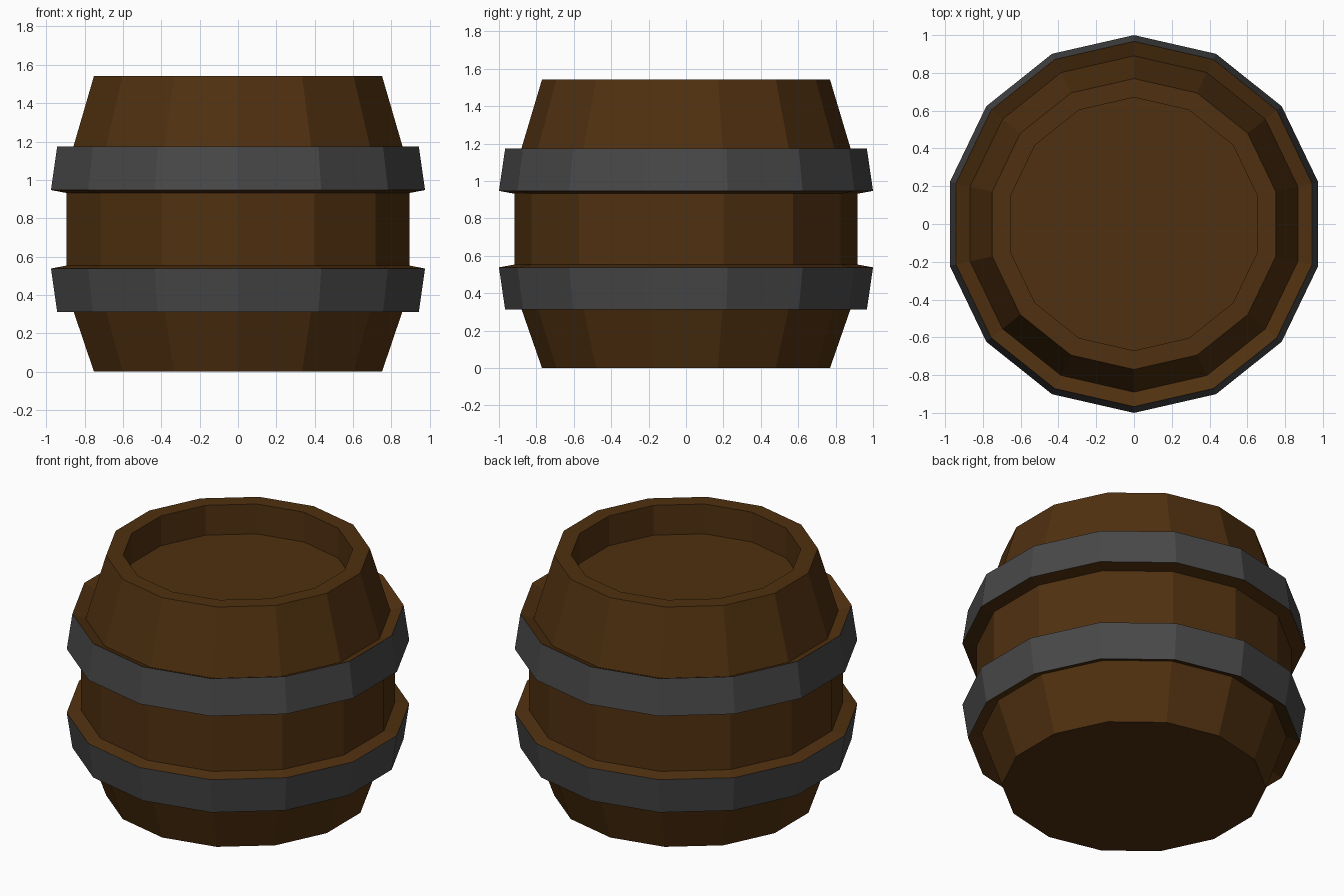
import bpy, math

if "Cube" in bpy.data.objects:
    bpy.data.objects.remove(bpy.data.objects["Cube"])

SIDES = 14


def material(name, color):
    m = bpy.data.materials.new(name)
    m.diffuse_color = (*color, 1)
    m.use_nodes = True
    m.node_tree.nodes["Principled BSDF"].inputs["Base Color"].default_value = m.diffuse_color
    return m


def lathe(name, strips, mat):
    """Revolve (radius, z) strips into flat-sided rings; radius 0 closes with an n-gon."""
    verts, faces = [], []
    for strip in strips:
        prev = None
        for r, z in strip:
            if r == 0:
                continue
            start = len(verts)
            for i in range(SIDES):
                a = math.pi / 2 + 2 * math.pi * i / SIDES
                verts.append((r * math.cos(a), r * math.sin(a), z))
            ring = list(range(start, start + SIDES))
            if prev:
                for i in range(SIDES):
                    j = (i + 1) % SIDES
                    faces.append((prev[i], prev[j], ring[j], ring[i]))
            elif strip[0][0] == 0:
                faces.append(ring[::-1])
            prev = ring
        if strip[-1][0] == 0:
            faces.append(prev)
    mesh = bpy.data.meshes.new(name)
    mesh.from_pydata(verts, [], faces)
    mesh.materials.append(mat)
    obj = bpy.data.objects.new(name, mesh)
    bpy.context.collection.objects.link(obj)
    return obj


wood = material("wood", (0.08, 0.03, 0.005))
iron = material("iron", (0.065, 0.065, 0.065))

# Wooden shell: base, waist and recessed top, with ledges that meet the hoops
lathe("barrel_body", [
    [(0, 0), (0.77, 0), (0.89, 0.345), (0.967, 0.312)],
    [(1.0, 0.538), (0.918, 0.553), (0.918, 0.932), (1.0, 0.947)],
    [(0.967, 1.173), (0.89, 1.14), (0.77, 1.542), (0.67, 1.542), (0.67, 1.35), (0, 1.35)],
], wood)

# Iron hoops
lathe("lower_hoop", [[(0.967, 0.312), (1.0, 0.538)]], iron)
lathe("upper_hoop", [[(1.0, 0.947), (0.967, 1.173)]], iron)
